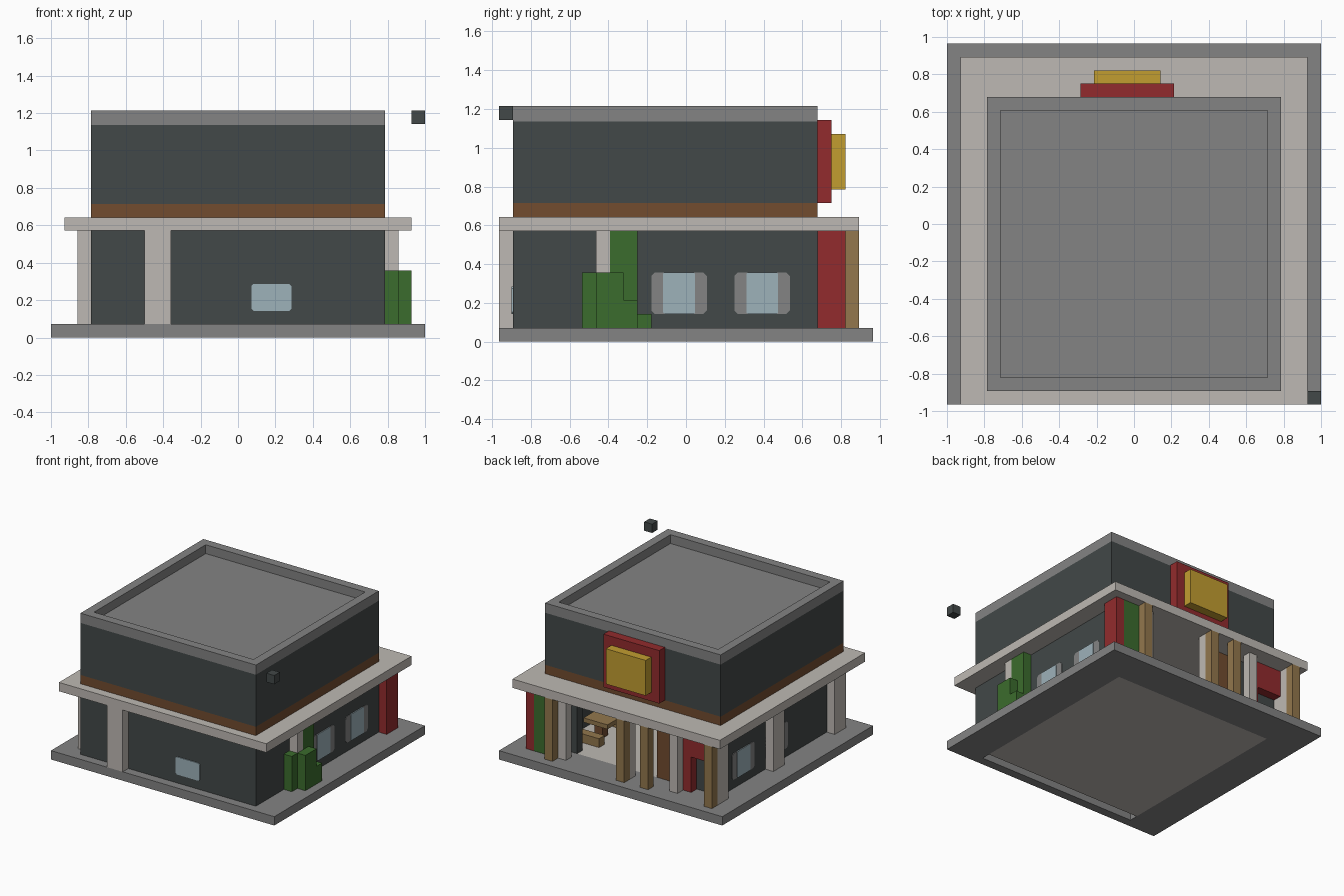
import bpy, bmesh
from mathutils import Vector

U = 1 / 14                       # grid step of the block model
ORIGIN = Vector((-1, -13.5 * U, 0))

cube = bpy.data.objects.get("Cube")
if cube:
    bpy.data.objects.remove(cube)


def material(name, r, g, b):
    lin = [((c / 255 + 0.055) / 1.055) ** 2.4 for c in (r, g, b)] + [1]
    m = bpy.data.materials.new(name)
    m.use_nodes = True
    m.diffuse_color = lin
    m.node_tree.nodes["Principled BSDF"].inputs["Base Color"].default_value = lin
    return m


GREY = material("concrete grey", 131, 131, 131)
DARK = material("dark slate", 66, 72, 72)
BEIGE = material("pale beige", 190, 185, 179)
BROWN = material("wood brown", 114, 76, 47)
TAN = material("tan timber", 147, 119, 77)
RED = material("deep red", 146, 43, 45)
YELLOW = material("golden yellow", 194, 157, 48)
GREEN = material("leaf green", 59, 108, 45)
GLASS = material("pale blue glass", 157, 178, 186)


def finish(name, bm, mat):
    mesh = bpy.data.meshes.new(name)
    bmesh.ops.recalc_face_normals(bm, faces=bm.faces)
    bm.to_mesh(mesh)
    bm.free()
    mesh.materials.append(mat)
    ob = bpy.data.objects.new(name, mesh)
    bpy.context.collection.objects.link(ob)
    return ob


def box(name, mat, x, y, z):
    """Block spanning the given grid ranges."""
    bm = bmesh.new()
    bmesh.ops.create_cube(bm, size=1)
    for v in bm.verts:
        t = v.co + Vector((0.5, 0.5, 0.5))
        v.co = ORIGIN + U * Vector(r[0] + (r[1] - r[0]) * f for r, f in zip((x, y, z), t))
    return finish(name, bm, mat)


def plate(name, mat, place, a, z, c, depth):
    """Thin wall plate with clipped corners; place maps (along, height, out) to grid."""
    (a0, a1), (z0, z1) = a, z
    pts = [(a0 + c, z0), (a1 - c, z0), (a1, z0 + c), (a1, z1 - c),
           (a1 - c, z1), (a0 + c, z1), (a0, z1 - c), (a0, z0 + c)]
    bm = bmesh.new()
    rings = [[bm.verts.new(ORIGIN + U * Vector(place(p, q, d))) for p, q in pts]
             for d in (0, depth)]
    for ring in rings:
        bm.faces.new(ring)
    for k in range(8):
        n = (k + 1) % 8
        bm.faces.new((rings[0][k], rings[0][n], rings[1][n], rings[1][k]))
    return finish(name, bm, mat)


WALL = (1, 8)                    # ground floor height range

# base plinth, with the shop floor let into it
box("base_front", GREY, (0, 28), (0, 1), (0, 1))
box("base_back", GREY, (0, 28), (23, 27), (0, 1))
box("base_side_right", GREY, (0, 4), (1, 23), (0, 1))
box("base_side_left", GREY, (24, 28), (1, 23), (0, 1))
box("shop_floor", BEIGE, (4, 24), (2, 23), (0, 1))

# ground floor walls, open at the back
box("front_wall", DARK, (3, 25), (1, 2), WALL)
box("side_wall_right", DARK, (3, 4), (2, 23), WALL)
box("side_wall_left", DARK, (24, 25), (2, 23), WALL)
box("back_wall_left", DARK, (21, 24), (22, 23), WALL)
box("back_wall_right", DARK, (4, 8), (22, 23), WALL)
box("back_door", BROWN, (8, 11), (22, 23), WALL)

# canopy, upper storey and roof
box("canopy", BEIGE, (1, 27), (0, 26), (8, 9))
box("wood_band", BROWN, (3, 25), (1, 23), (9, 10))
box("upper_storey", DARK, (3, 25), (1, 23), (10, 15.9))
box("roof_deck", GREY, (3, 25), (1, 23), (15.9, 16))
box("parapet_front", GREY, (3, 25), (1, 2), (16, 17))
box("parapet_back", GREY, (3, 25), (22, 23), (16, 17))
box("parapet_right", GREY, (3, 4), (2, 22), (16, 17))
box("parapet_left", GREY, (24, 25), (2, 22), (16, 17))

# beige columns around the walls
for i, (x, y) in enumerate([
        ((7, 9), (0, 1)), ((2, 3), (2, 4)), ((2, 3), (13, 15)), ((2, 3), (23, 25)),
        ((25, 26), (7, 8)), ((21, 22), (24, 25)), ((13, 14), (24, 25)), ((7, 8), (24, 25))]):
    box(f"column_{i + 1}", BEIGE, x, y, WALL)

# timber posts along the back
for i, x in enumerate((2, 10, 13, 22)):
    box(f"timber_post_{i + 1}", TAN, (x, x + 1), (25, 26), WALL)

# red and green panels at the back corner, red service porch opposite
box("red_corner_pillar", RED, (25, 26), (23, 25), WALL)
box("green_corner_panel", GREEN, (23, 25), (23, 25), WALL)
box("porch_jamb", RED, (6, 7), (23, 24), WALL)
box("porch_header", RED, (3, 6), (23, 24), (5, 8))

# shrubs on the left side
box("climbing_plant", GREEN, (25, 26), (8, 10), WALL)
box("shrub_front", GREEN, (25, 26), (6, 7), (1, 5))
box("shrub_middle", GREEN, (26, 27), (7, 9), (1, 5))
box("shrub_step", GREEN, (26, 27), (9, 10), (1, 3))
box("shrub_low", GREEN, (25, 26), (10, 11), (1, 2))

# side windows, mirrored, and the front window
for side, place in (("left", lambda a, z, d: (25 + d, a, z)),
                    ("right", lambda a, z, d: (3 - d, a, z))):
    for i, mid in enumerate((13, 19)):
        plate(f"window_frame_{side}_{i + 1}", GREY, place, (mid - 2, mid + 2), (2, 5), 0.25, 0.06)
        plate(f"window_glass_{side}_{i + 1}", GLASS, place,
              (mid - 1.15, mid + 1.15), (2, 5), 0.1, 0.12)
plate("front_window", GLASS, lambda a, z, d: (a, 1 - d, z), (15, 18), (2, 4), 0.15, 0.1)

# plain sign board on the back
box("sign_board", RED, (10, 17), (23, 24), (10, 16))
box("sign_panel", YELLOW, (11, 16), (24, 25), (11, 15))

# tables and benches inside
for i, y in enumerate((12, 17)):
    box(f"table_top_{i + 1}", TAN, (20, 23), (y, y + 2), (2.5, 3))
    box(f"table_leg_{i + 1}", BROWN, (21, 22), (y + 0.5, y + 1.5), (1, 2.5))
    box(f"bench_{i + 1}", TAN, (20, 23), (y + 2.5, y + 3.5), (1, 2))

# small loose block at the front corner
box("corner_block", DARK, (27, 28), (0, 1), (16, 17))
